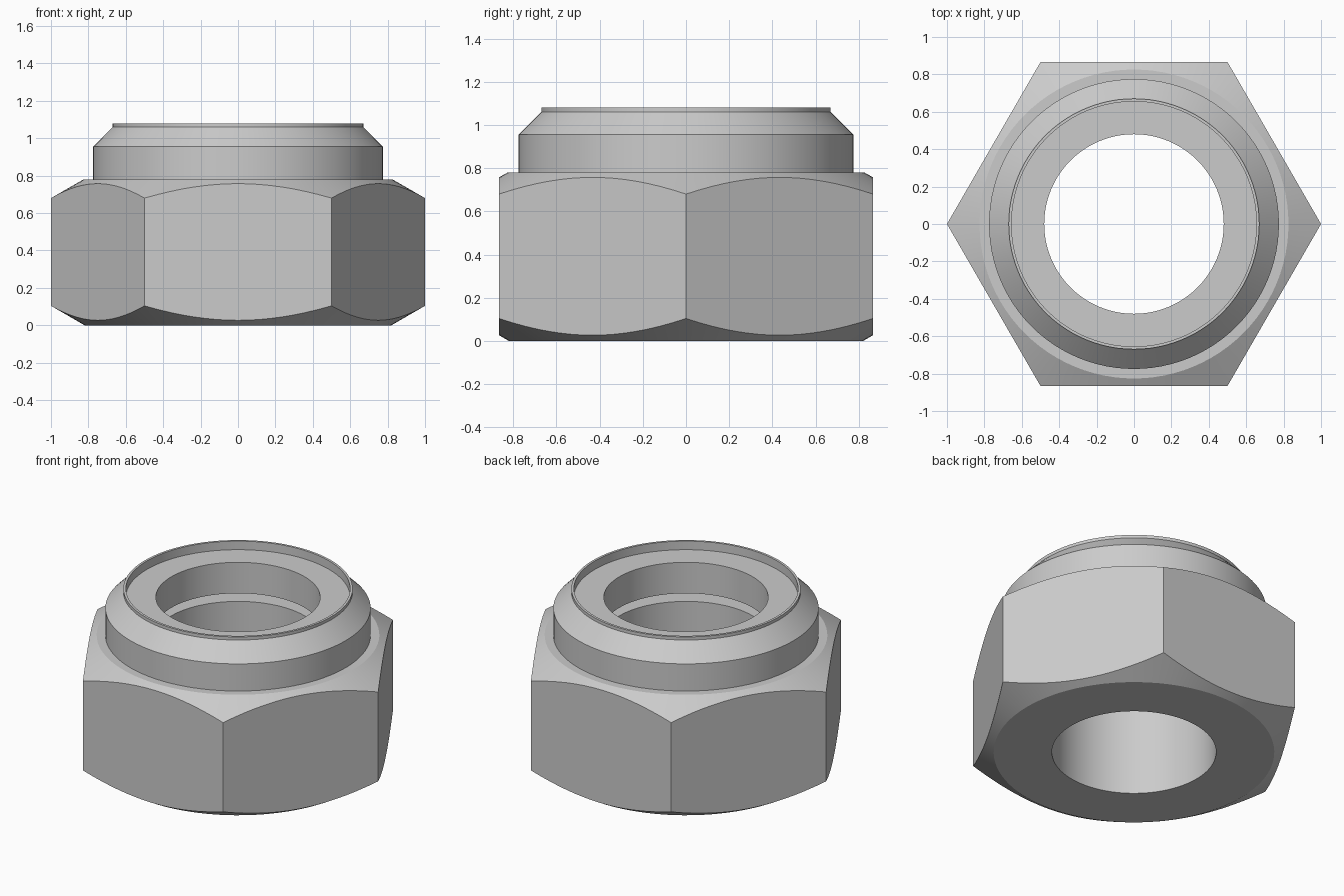
import bpy, bmesh, math

if "Cube" in bpy.data.objects:
    bpy.data.objects.remove(bpy.data.objects["Cube"], do_unlink=True)

SEGMENTS = 96
FLAT = math.sqrt(3) / 2              # centre to flat of the hexagon
SLOPE = math.tan(math.radians(30))   # chamfer slope

steel = bpy.data.materials.new("light grey steel")
steel.use_nodes = True
steel.diffuse_color = (0.6, 0.6, 0.6, 1)
steel.node_tree.nodes["Principled BSDF"].inputs["Base Color"].default_value = (0.6, 0.6, 0.6, 1)


def hex_radius(angle):
    return FLAT / math.cos(angle % (math.pi / 3) - math.pi / 6)


def circle(r, z):
    return lambda a: (r, z)


def hex_edge(z_corner, direction):
    """Hexagon outline cut by the conical chamfer."""
    def point(a):
        r = hex_radius(a)
        return r, z_corner + direction * (1 - r) * SLOPE
    return point


def lathe(name, profile):
    """Sweep a closed profile of rings around the z axis."""
    bm = bmesh.new()
    rings = []
    for ring in profile:
        verts = []
        for i in range(SEGMENTS):
            a = math.tau * i / SEGMENTS
            r, z = ring(a)
            verts.append(bm.verts.new((r * math.cos(a), r * math.sin(a), z)))
        rings.append(verts)
    for k, lower in enumerate(rings):
        upper = rings[(k + 1) % len(rings)]
        for i in range(SEGMENTS):
            j = (i + 1) % SEGMENTS
            bm.faces.new((lower[i], lower[j], upper[j], upper[i]))
    bmesh.ops.recalc_face_normals(bm, faces=bm.faces)
    mesh = bpy.data.meshes.new(name)
    bm.to_mesh(mesh)
    bm.free()
    mesh.materials.append(steel)
    obj = bpy.data.objects.new(name, mesh)
    bpy.context.collection.objects.link(obj)
    bpy.ops.object.select_all(action="DESELECT")
    obj.select_set(True)
    bpy.context.view_layer.objects.active = obj
    bpy.ops.object.shade_smooth_by_angle(angle=math.radians(25))
    return obj


# Chamfered hexagon with crimped collar and recess for the insert
lathe("nut_body", [
    circle(0.48, 0), circle(0.82, 0),
    hex_edge(0.104, -1), hex_edge(0.68, 1),
    circle(0.826, 0.78), circle(0.775, 0.78),
    circle(0.775, 0.955), circle(0.67, 1.06),
    circle(0.67, 1.08), circle(0.655, 1.08),
    circle(0.655, 0.773), circle(0.48, 0.773),
])

# Locking ring held above the bore ledge
lathe("locking_insert", [
    circle(0.48, 0.825), circle(0.655, 0.825),
    circle(0.655, 1.025), circle(0.48, 1.025),
])
